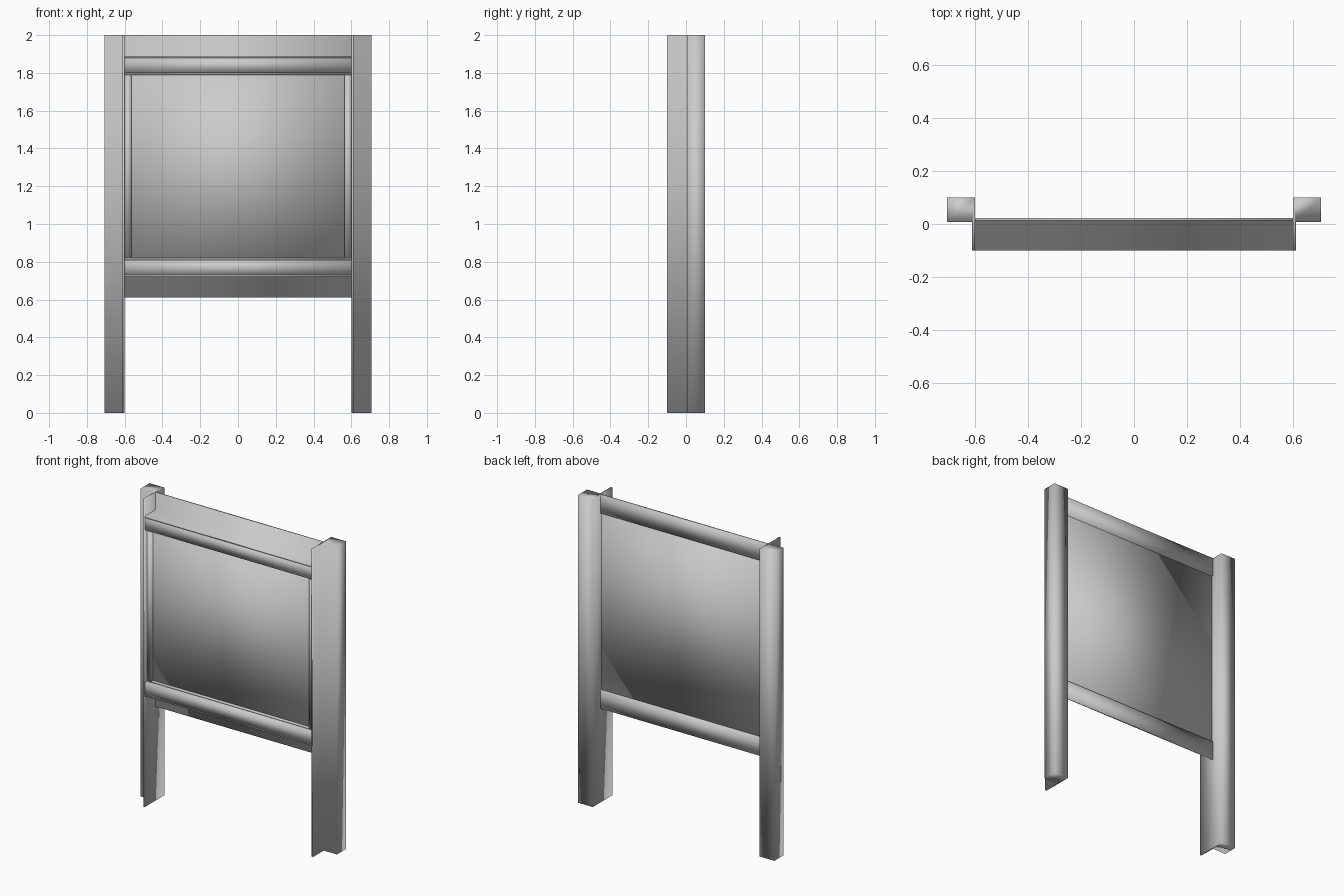
import bpy, bmesh
from mathutils import Vector

if "Cube" in bpy.data.objects:
    bpy.data.objects.remove(bpy.data.objects["Cube"])


def finish(name, bm):
    """Smooth-shaded object from a bmesh, one shared normal per corner."""
    bmesh.ops.recalc_face_normals(bm, faces=bm.faces)
    mesh = bpy.data.meshes.new(name)
    for f in bm.faces:
        f.smooth = True
    bm.to_mesh(mesh)
    bm.free()
    obj = bpy.data.objects.new(name, mesh)
    bpy.context.collection.objects.link(obj)
    return obj


def extruded(name, points, offset):
    """Closed outline of 3D points swept along an offset."""
    bm = bmesh.new()
    face = bm.faces.new([bm.verts.new(p) for p in points])
    out = bmesh.ops.extrude_face_region(bm, geom=[face])
    verts = [g for g in out["geom"] if isinstance(g, bmesh.types.BMVert)]
    bmesh.ops.translate(bm, verts=verts, vec=Vector(offset))
    return finish(name, bm)


def box(name, x, y, z):
    """Axis-aligned box from (min, max) ranges."""
    pts = [(x[0], y[0], z[0]), (x[1], y[0], z[0]), (x[1], y[0], z[1]), (x[0], y[0], z[1])]
    return extruded(name, pts, (0, y[1] - y[0], 0))


# Posts: square block behind with a thin fin running forward on the inner edge
post_plan = [(0.60, -0.10), (0.611, -0.10), (0.611, 0.008),
             (0.706, 0.008), (0.706, 0.10), (0.60, 0.10)]
for side, label in ((-1, "left"), (1, "right")):
    extruded(label + "_post", [(side * px, py, 0) for px, py in post_plan], (0, 0, 2))

# Angle rails (thin plate plus forward flange) and the front bars beside the panel
MID = 1.305
angle = [(-0.10, 0.575), (-0.10, 0.585), (0.012, 0.585),
         (0.012, 0.695), (0.022, 0.695), (0.022, 0.575)]
for side, label in ((1, "top"), (-1, "bottom")):
    extruded(label + "_angle_rail", [(-0.60, y, MID + side * h) for y, h in angle], (1.2, 0, 0))
    bar = sorted((MID + side * 0.495, MID + side * 0.577))
    box(label + "_front_bar", (-0.60, 0.60), (-0.10, 0.01), bar)
    edge = sorted((MID + side * 0.485, MID + side * 0.497))
    box(label + "_panel_edging", (-0.60, 0.60), (-0.078, -0.05), edge)

# Side edging strips around the panel
for side, label in ((-1, "left"), (1, "right")):
    box(label + "_panel_edging", sorted((side * 0.565, side * 0.60)), (-0.078, -0.05), (0.81, 1.80))

# Main panel, recessed at the front and closed at the back
box("display_panel", (-0.60, 0.60), (-0.066, 0.012), (0.73, 1.88))
